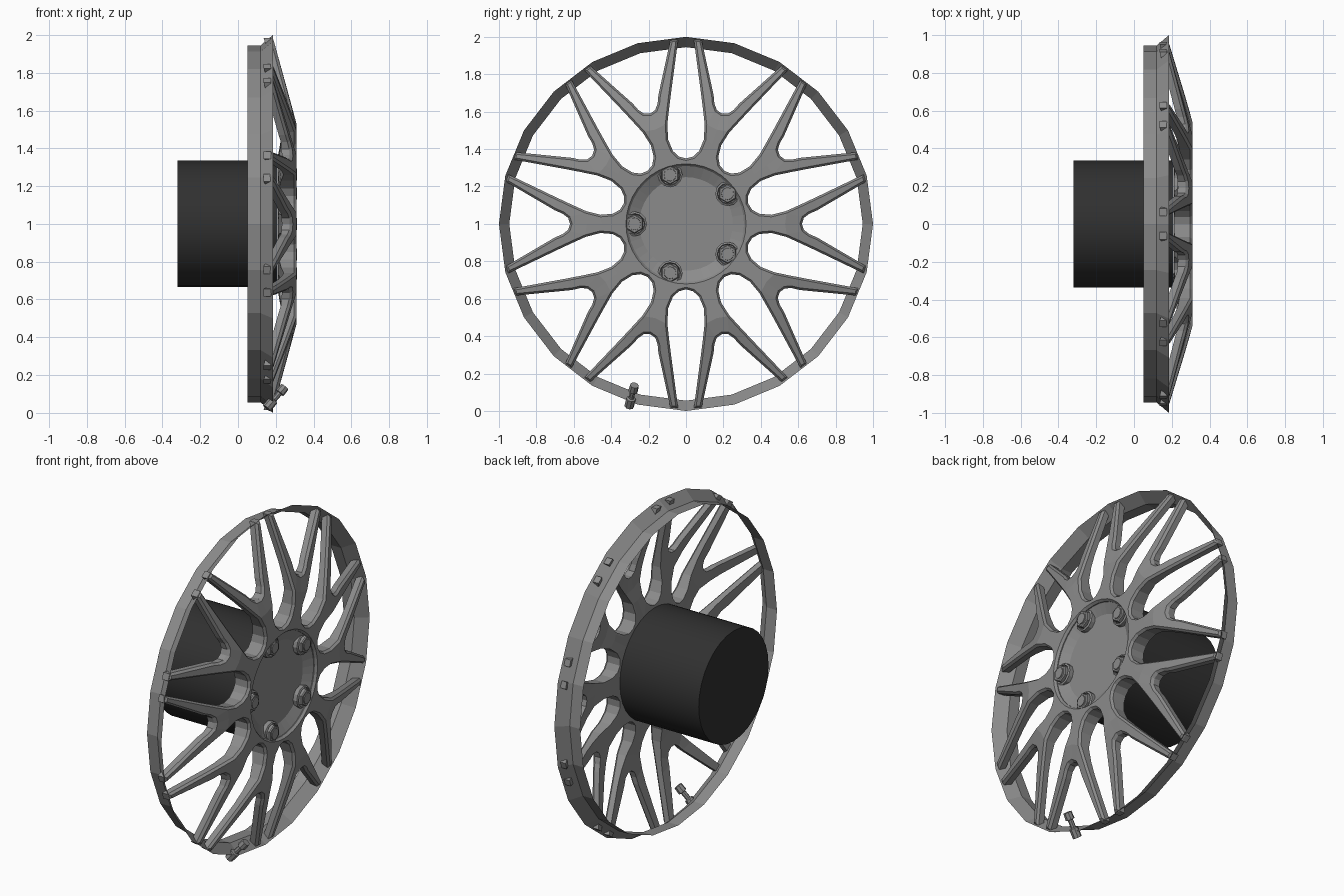
import bpy, bmesh
from math import sin, cos, pi, radians
from mathutils import Vector, Matrix

if "Cube" in bpy.data.objects:
    bpy.data.objects.remove(bpy.data.objects["Cube"])

CENTER = Vector((0, 0, 1))


def material(name, colour):
    m = bpy.data.materials.new(name)
    m.use_nodes = True
    m.diffuse_color = (*colour, 1)
    m.node_tree.nodes["Principled BSDF"].inputs["Base Color"].default_value = (*colour, 1)
    return m


GREY = material("wheel grey", (0.26, 0.26, 0.26))
BLACK = material("barrel black", (0.03, 0.03, 0.03))


def finish(bm, name, mat, smooth=None):
    bmesh.ops.recalc_face_normals(bm, faces=bm.faces)
    mesh = bpy.data.meshes.new(name)
    bm.to_mesh(mesh)
    bm.free()
    mesh.materials.append(mat)
    ob = bpy.data.objects.new(name, mesh)
    bpy.context.collection.objects.link(ob)
    if smooth:
        bpy.ops.object.select_all(action="DESELECT")
        ob.select_set(True)
        bpy.context.view_layer.objects.active = ob
        bpy.ops.object.shade_smooth_by_angle(angle=radians(smooth))
    return ob


def lathe(bm, profile, segs, frame):
    """Spin (x, radius) points about the local x axis; radius 0 closes the end."""
    rings = []
    for x, r in profile:
        n = segs if r else 1
        rings.append([bm.verts.new(frame @ Vector(
            (x, r * sin(2 * pi * i / segs), r * cos(2 * pi * i / segs)))) for i in range(n)])
    for a, b in zip(rings, rings[1:]):
        for i in range(segs):
            j = (i + 1) % segs
            quad = [a[i % len(a)], a[j % len(a)], b[j % len(b)], b[i % len(b)]]
            bm.faces.new(list(dict.fromkeys(quad)))


def lathed(name, profile, segs, mat, frame=Matrix.Translation(CENTER), smooth=None):
    bm = bmesh.new()
    lathe(bm, profile, segs, frame)
    return finish(bm, name, mat, smooth)


# Rim: thin band flaring out to the front lip
lathed("rim", [(0.05, 0.945), (0.12, 0.945), (0.185, 1.0)], 24, GREY)

# Barrel behind the hub
lathed("barrel", [(-0.32, 0), (-0.32, 0.335), (0.21, 0.335), (0.21, 0)], 32, BLACK, smooth=40)

# Dished hub centre
lathed("hub_dish", [(0.292, 0.312), (0.26, 0.25), (0.26, 0)], 40, GREY)


# Spokes: half of one forked spoke, repeated around the hub
def front_depth(r):
    return 0.31 if r < 0.54 else 0.31 - (r - 0.54) * 0.28


def thickness(r):
    return 0.08 - 0.05 * min(max((r - 0.36) / 0.3, 0), 1) + 0.005


def polar(r, degrees):
    return r * cos(radians(degrees)), r * sin(radians(degrees))


def from_opening(a, b):
    """Point beside an opening, turned into the frame of the spoke axis."""
    c, s = polar(1, 18)
    return a * c + b * s, a * s - b * c


opening = [from_opening(*p) for p in (
    (0.35, 0), (0.36, 0.038), (0.39, 0.07), (0.45, 0.095), (0.53, 0.1),
    (0.62, 0.09), (0.7, 0.08), (0.985, 0.042))]
fork = [(0.62, 0), (0.63, 0.032), (0.66, 0.055), (0.7, 0.072), from_opening(0.985, 0.083)]
hub_side, hub_mid, hub_axis = polar(0.31, 18), polar(0.31, 9), polar(0.31, 0)
neck = [(0.45, 0), (0.53, 0)]
patches = [
    (hub_side, opening[0], opening[1], hub_mid),
    (hub_mid, opening[1], opening[2], hub_axis),
    (hub_axis, opening[2], opening[3], neck[0]),
    (neck[0], opening[3], opening[4], neck[1]),
    (neck[1], opening[4], fork[1], fork[0]),
    (opening[4], opening[5], fork[2], fork[1]),
    (opening[5], opening[6], fork[3], fork[2]),
    (opening[6], opening[7], fork[4], fork[3]),
]

bm = bmesh.new()
for k in range(10):
    c, s = polar(1, 18 + 36 * k)
    for side in (1, -1):
        for patch in patches:
            verts = []
            for u, v in patch:
                v *= side
                verts.append(bm.verts.new((front_depth((u * u + v * v) ** 0.5),
                                           u * s + v * c, u * c - v * s)))
            bm.faces.new(verts if side > 0 else verts[::-1])
bmesh.ops.remove_doubles(bm, verts=bm.verts, dist=0.0005)
bmesh.ops.recalc_face_normals(bm, faces=bm.faces)

# Chamfer the front edges, then thicken backwards
bmesh.ops.inset_region(bm, faces=bm.faces, thickness=0.011, use_boundary=True,
                       use_even_offset=True)
for v in bm.verts:
    if v.is_boundary:
        v.co.x -= 0.014
back = bmesh.ops.extrude_face_region(bm, geom=bm.faces[:], use_keep_orig=True)["geom"]
for v in back:
    if isinstance(v, bmesh.types.BMVert):
        r = (v.co.y ** 2 + v.co.z ** 2) ** 0.5
        v.co.x = front_depth(r) - 0.014 - thickness(r)
bmesh.ops.translate(bm, verts=bm.verts, vec=CENTER)
finish(bm, "spokes", GREY)

# Five lug nuts, each a collar, a hex and a stud
for k in range(5):
    c, s = polar(0.275, 54 + 72 * k)
    place = Matrix.Translation(CENTER + Vector((0, s, c)))
    bm = bmesh.new()
    lathe(bm, [(0.24, 0.066), (0.285, 0.066), (0.29, 0.056), (0.28, 0.052)], 12, place)
    lathe(bm, [(0.25, 0.052), (0.3, 0.052), (0.306, 0.046), (0.306, 0.034)], 6, place)
    lathe(bm, [(0.3, 0.034), (0.311, 0.032), (0.311, 0)], 12, place)
    finish(bm, f"lug_nut_{k + 1}", GREY)

# Tyre valve leaning inward from the rim
base, tip = Vector((0.165, -0.3, 0.04)), Vector((0.25, -0.275, 0.14))
lean = Vector((1, 0, 0)).rotation_difference(tip - base).to_matrix().to_4x4()
lathed("valve", [(-0.02, 0), (-0.02, 0.026), (0.035, 0.026), (0.04, 0.015), (0.085, 0.015),
                 (0.088, 0.026), (0.13, 0.024), (0.13, 0)], 8, GREY,
       Matrix.Translation(base) @ lean)
